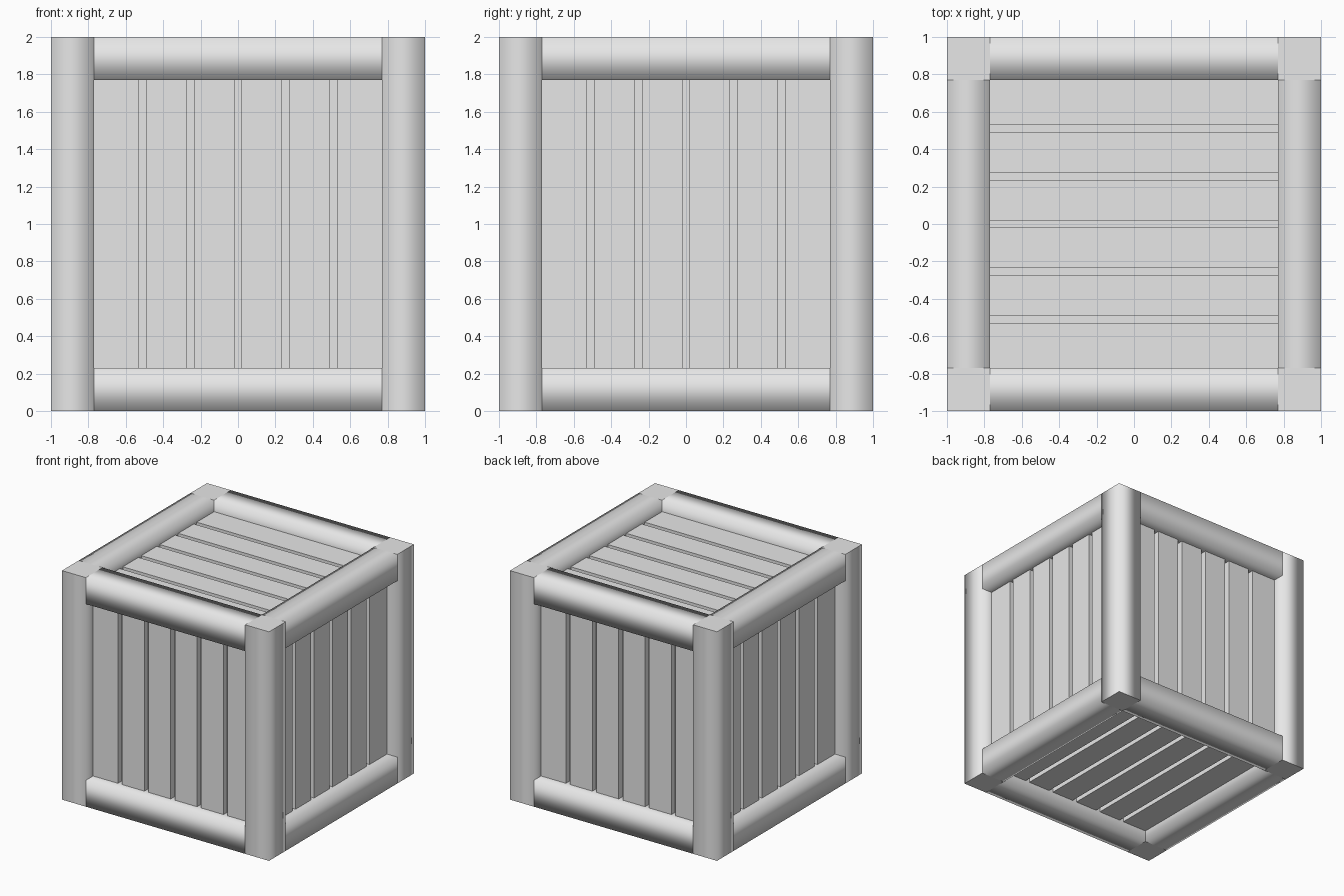
import bpy, bmesh
from mathutils import Matrix, Vector

if "Cube" in bpy.data.objects:
    bpy.data.objects.remove(bpy.data.objects["Cube"])

B = 0.77       # inner edge of the frame beams
FACE = 0.90    # outer face of the planks
CORE = 0.85    # bottom of the grooves between planks
PITCH, GAP = 0.255, 0.04

mat = bpy.data.materials.new("light grey")
mat.diffuse_color = (0.8, 0.8, 0.8, 1)
mat.use_nodes = True
mat.node_tree.nodes["Principled BSDF"].inputs["Base Color"].default_value = mat.diffuse_color


def add_box(bm, lo, hi):
    lo, hi = Vector(lo), Vector(hi)
    size = hi - lo
    m = Matrix.Translation((lo + hi) / 2 + Vector((0, 0, 1))) @ Matrix.Diagonal((*size, 1))
    return bmesh.ops.create_cube(bm, size=1, matrix=m)["verts"]


def finish(bm, name):
    bm.normal_update()
    me = bpy.data.meshes.new(name)
    bm.to_mesh(me)
    bm.free()
    me.materials.append(mat)
    ob = bpy.data.objects.new(name, me)
    bpy.context.collection.objects.link(ob)
    return ob


def beam(name, axis, length, s, t):
    """Square beam along an axis, soft shaded round its sides, sharp at its ends."""
    lo, hi = [0, 0, 0], [0, 0, 0]
    lo[axis], hi[axis] = -length, length
    others = [a for a in range(3) if a != axis]
    for a, sign in zip(others, (s, t)):
        lo[a], hi[a] = sorted((sign * B, sign * 1.0))
    bm = bmesh.new()
    add_box(bm, lo, hi)
    bm.normal_update()
    for f in bm.faces:
        f.smooth = True
        if abs(f.normal[axis]) > 0.5:
            f.smooth = False
            for e in f.edges:
                e.smooth = False
    finish(bm, name)


# Frame: full-height corner posts, rails fitted between them
for s in (-1, 1):
    for t in (-1, 1):
        beam("corner_post", 2, 1.0, s, t)
        beam("cross_rail", 0, B, s, t)
        beam("side_rail", 1, B, s, t)

# Inner body seen at the bottom of the grooves
bm = bmesh.new()
add_box(bm, (-CORE,) * 3, (CORE,) * 3)
finish(bm, "inner_body")

# Plank panels: name, normal axis, side, axis across planks, axis along planks
PANELS = [("front_planks", 1, -1, 0, 2), ("back_planks", 1, 1, 0, 2),
          ("left_planks", 0, -1, 1, 2), ("right_planks", 0, 1, 1, 2),
          ("top_planks", 2, 1, 1, 0), ("bottom_planks", 2, -1, 0, 1)]
for name, n, side, across, along in PANELS:
    bm = bmesh.new()
    for i in range(6):
        lo, hi = [0, 0, 0], [0, 0, 0]
        centre = (i - 2.5) * PITCH
        lo[across] = -B if i == 0 else centre - (PITCH - GAP) / 2
        hi[across] = B if i == 5 else centre + (PITCH - GAP) / 2
        lo[along], hi[along] = -B, B
        lo[n], hi[n] = sorted((side * CORE, side * FACE))
        add_box(bm, lo, hi)
    finish(bm, name)
